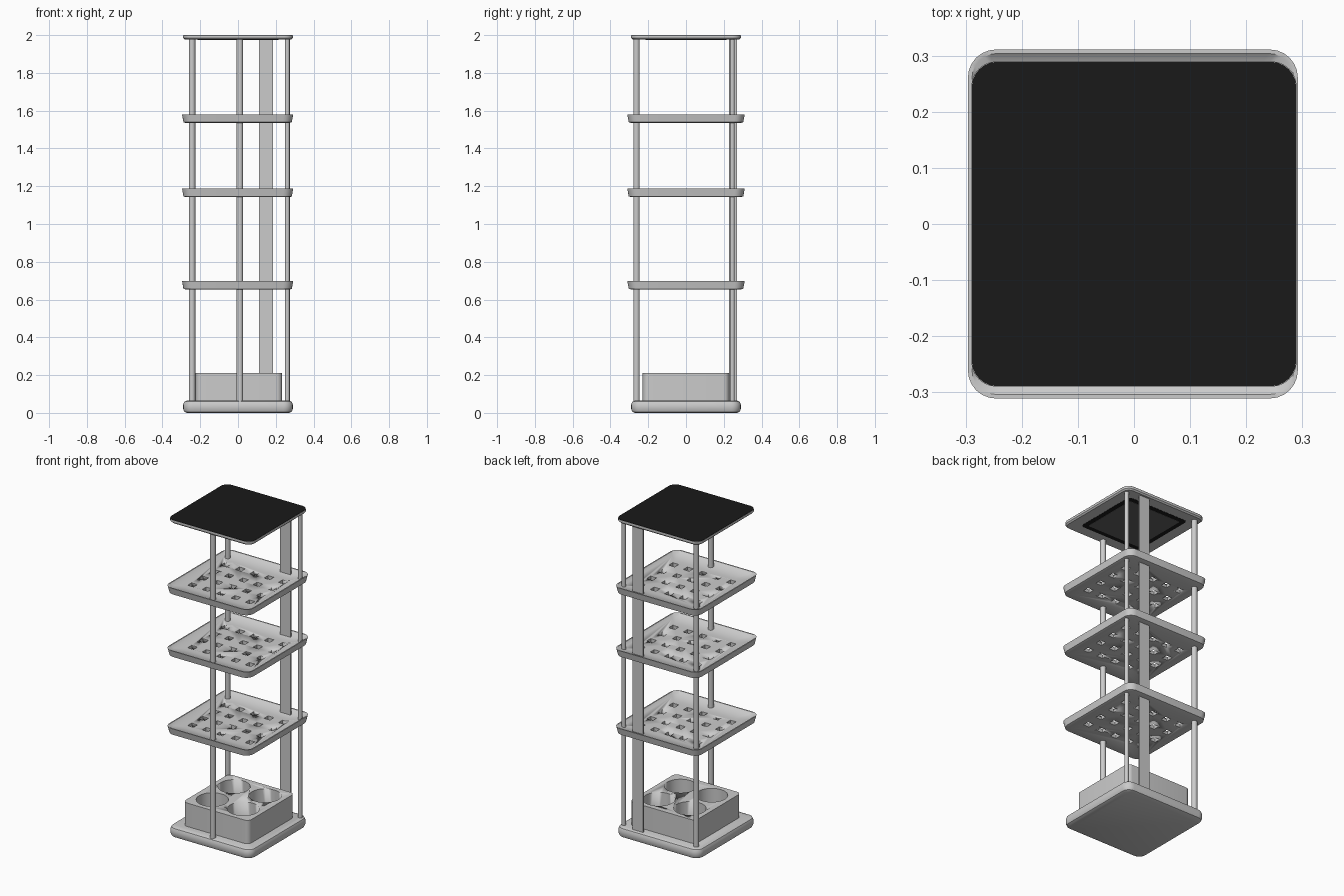
import bpy, bmesh, math
from mathutils import Vector

if "Cube" in bpy.data.objects:
    bpy.data.objects.remove(bpy.data.objects["Cube"])


def outline(hx, hy, r, n=6):
    """Rounded rectangle as a list of xy points."""
    pts = []
    for cx, cy, a0 in ((1, 1, 0), (-1, 1, 90), (-1, -1, 180), (1, -1, 270)):
        for i in range(n + 1):
            a = math.radians(a0 + 90 * i / n)
            pts.append((cx * (hx - r) + r * math.cos(a), cy * (hy - r) + r * math.sin(a)))
    return pts


def finish(name, bm, loc=(0, 0, 0), color=None, angle=35):
    bmesh.ops.recalc_face_normals(bm, faces=bm.faces)
    me = bpy.data.meshes.new(name)
    bm.to_mesh(me)
    bm.free()
    ob = bpy.data.objects.new(name, me)
    ob.location = loc
    bpy.context.collection.objects.link(ob)
    if color:
        mat = bpy.data.materials.new(name + "_colour")
        mat.diffuse_color = (*color, 1)
        mat.use_nodes = True
        mat.node_tree.nodes["Principled BSDF"].inputs["Base Color"].default_value = mat.diffuse_color
        me.materials.append(mat)
    bpy.context.view_layer.objects.active = ob
    bpy.ops.object.select_all(action='DESELECT')
    ob.select_set(True)
    bpy.ops.object.shade_smooth_by_angle(angle=math.radians(angle))
    return ob


def loft(name, rings, loc=(0, 0, 0), color=None):
    """Rounded-rectangle rings (hx, hy, radius, z) joined and capped."""
    bm = bmesh.new()
    loops = [[bm.verts.new((x, y, z)) for x, y in outline(hx, hy, r)] for hx, hy, r, z in rings]
    n = len(loops[0])
    for a, b in zip(loops, loops[1:]):
        for i in range(n):
            bm.faces.new((a[i], a[(i + 1) % n], b[(i + 1) % n], b[i]))
    bm.faces.new(loops[0])
    bm.faces.new(loops[-1])
    return finish(name, bm, loc, color)


def cylinder(name, r, z0, z1, x, y, n=24):
    bm = bmesh.new()
    bmesh.ops.create_cone(bm, cap_ends=True, segments=n, radius1=r, radius2=r, depth=z1 - z0)
    return finish(name, bm, (x, y, (z0 + z1) / 2))


def cut(ob, cutter):
    m = ob.modifiers.new("cut", 'BOOLEAN')
    m.operation, m.object, m.solver = 'DIFFERENCE', cutter, 'EXACT'
    bpy.context.view_layer.objects.active = ob
    bpy.ops.object.modifier_apply(modifier=m.name)


# Base slab with rounded edges
loft("base", [(0.27, 0.27, 0.03, 0), (0.284, 0.284, 0.045, 0.006), (0.29, 0.29, 0.05, 0.02),
              (0.29, 0.29, 0.05, 0.045), (0.284, 0.284, 0.045, 0.059), (0.27, 0.27, 0.03, 0.065)])

# Bottle holder with four round wells
holder = loft("bottle_holder", [(0.229, 0.229, 0.03, 0.06), (0.229, 0.229, 0.03, 0.212)], (0.005, 0, 0))
for sx in (-1, 1):
    for sy in (-1, 1):
        c = cylinder("well_cutter", 0.092, 0.08, 0.3, 0.005 + sx * 0.108, sy * 0.108, 32)
        cut(holder, c)
        bpy.data.objects.remove(c)

# Shelf trays with drain holes
for k, z in enumerate((0.653, 1.142, 1.535)):
    shelf = loft(f"shelf_{k + 1}", [
        (0.275, 0.29, 0.04, 0), (0.287, 0.303, 0.05, 0.004), (0.294, 0.311, 0.05, 0.045),
        (0.287, 0.304, 0.045, 0.045), (0.27, 0.287, 0.04, 0.03), (0.21, 0.22, 0.03, 0.022)],
        (-0.002, 0, z))
    bm = bmesh.new()
    for i in range(5):
        for j in range(4):
            r = bmesh.ops.create_cube(bm, size=1)
            bmesh.ops.scale(bm, verts=r["verts"], vec=(0.04, 0.04, 0.2))
            bmesh.ops.translate(bm, verts=r["verts"], vec=((i - 2) * 0.1, (j - 1.5) * 0.11, z))
    cutter = finish("hole_cutter", bm)
    cut(shelf, cutter)
    bpy.data.objects.remove(cutter)

# Roof: shell with recessed underside, dark top and inner panel
loft("roof", [(0.21, 0.21, 0.02, 1.988), (0.21, 0.21, 0.02, 1.976), (0.282, 0.282, 0.04, 1.976),
              (0.29, 0.29, 0.045, 1.984), (0.29, 0.29, 0.045, 1.998)])
loft("roof_top_panel", [(0.289, 0.289, 0.045, 1.997), (0.289, 0.289, 0.045, 2.0)], color=(0.01, 0.01, 0.01))
loft("roof_under_frame", [(0.215, 0.215, 0.02, 1.975), (0.215, 0.215, 0.02, 1.99)], color=(0.01, 0.01, 0.01))
loft("roof_under_panel", [(0.185, 0.185, 0.01, 1.974), (0.185, 0.185, 0.01, 1.99)], color=(0.12, 0.12, 0.12))

# Poles and flat back strip
cylinder("front_pole", 0.017, 0.055, 1.98, 0.01, -0.262)
cylinder("back_left_pole", 0.017, 0.055, 1.98, -0.243, 0.245)
cylinder("back_right_pole", 0.013, 0.055, 1.98, 0.261, 0.245)
bm = bmesh.new()
bmesh.ops.create_cube(bm, size=1)
bmesh.ops.scale(bm, verts=bm.verts, vec=(0.074, 0.012, 1.92))
finish("back_strip", bm, (0.147, 0.264, 1.02))
